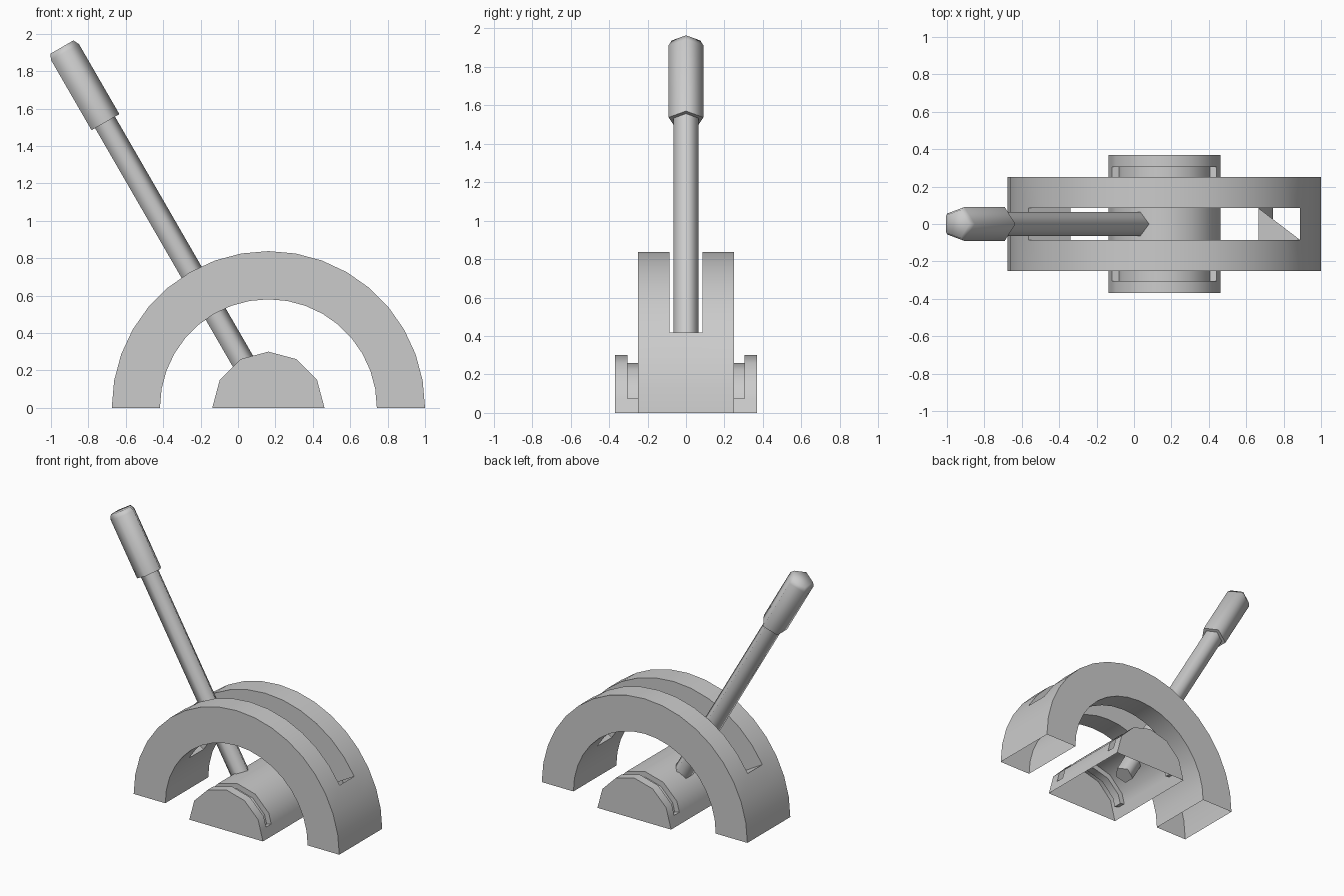
import bpy, bmesh
from math import sin, cos, radians
from mathutils import Vector, Matrix

if "Cube" in bpy.data.objects:
    bpy.data.objects.remove(bpy.data.objects["Cube"], do_unlink=True)

CENTRE = 0.1625  # pivot axis position on x

grey = bpy.data.materials.new("plain_grey")
grey.use_nodes = True
grey.diffuse_color = (0.6, 0.6, 0.6, 1)
grey.node_tree.nodes["Principled BSDF"].inputs["Base Color"].default_value = (0.6, 0.6, 0.6, 1)


def finish(name, bm, angle):
    bmesh.ops.recalc_face_normals(bm, faces=bm.faces)
    mesh = bpy.data.meshes.new(name)
    bm.to_mesh(mesh)
    bm.free()
    mesh.materials.append(grey)
    obj = bpy.data.objects.new(name, mesh)
    bpy.context.collection.objects.link(obj)
    bpy.ops.object.select_all(action='DESELECT')
    obj.select_set(True)
    bpy.context.view_layer.objects.active = obj
    bpy.ops.object.shade_smooth_by_angle(angle=radians(angle))
    return obj


def half_ring(radius, angles):
    return [Vector((CENTRE + radius * cos(radians(a)), 0, radius * sin(radians(a)))) for a in angles]


def arc_shell(name, outer, inner, ys, is_cut, through, torn_end=None):
    """Half-round shell open below, with recesses or slots in the cut cells."""
    bm = bmesh.new()
    rings = (outer, inner)
    cache = {}

    def v(layer, i, j):
        if (layer, i, j) not in cache:
            p = rings[layer][i]
            cache[layer, i, j] = bm.verts.new((p.x, ys[j], p.z))
        return cache[layer, i, j]

    def cell(layer, i, j):
        bm.faces.new([v(layer, i, j), v(layer, i + 1, j), v(layer, i + 1, j + 1), v(layer, i, j + 1)])

    def wall(a, b):
        corners = [v(0, *a), v(0, *b), v(1, *b), v(1, *a)]
        if a[0] == b[0] == torn_end:
            corners.pop(1)
        bm.faces.new(corners)

    n, m = len(outer) - 1, len(ys) - 1
    for i in range(n):
        for j in range(m):
            cut = is_cut(i, j)
            if not cut:
                cell(0, i, j)
            if cut != through:
                cell(1, i, j)
            if cut:
                # walls around the border of the cut area
                if not is_cut(i - 1, j):
                    wall((i, j), (i, j + 1))
                if not is_cut(i + 1, j):
                    wall((i + 1, j), (i + 1, j + 1))
                if not is_cut(i, j - 1):
                    wall((i, j), (i + 1, j))
                if not is_cut(i, j + 1):
                    wall((i, j + 1), (i + 1, j + 1))
    # flat front and back
    for j in (0, m):
        if through:
            for i in range(n):
                wall((i, j), (i + 1, j))
        else:
            bm.faces.new([v(0, i, j) for i in range(n + 1)])
    return finish(name, bm, 35)


# Slotted guide arch
steps = range(0, 181, 10)
arc_shell("guide_arch", half_ring(0.8375, steps), half_ring(0.58, steps),
          [-0.25, -0.085, 0.085, 0.25],
          lambda i, j: 3 <= i < 15 and j == 1, True, torn_end=3)


# Pivot hub with a groove near each end
def hub_ring(radius):
    pts = half_ring(radius, range(0, 181, 30))
    pts.insert(1, (pts[0] + pts[1]) / 2)
    pts.insert(-1, (pts[-1] + pts[-2]) / 2)
    return pts


arc_shell("pivot_hub", hub_ring(0.30), hub_ring(0.26),
          [-0.37, -0.305, -0.245, 0.245, 0.305, 0.37],
          lambda i, j: 1 <= i < 7 and j in (1, 3), False)


# Five-sided rods along the tilted lever axis
def lever_part(name, profile):
    bm = bmesh.new()
    tilt = Matrix.Translation((CENTRE, 0, 0)) @ Matrix.Rotation(radians(-30), 4, 'Y')
    loops = []
    for radius, height in profile:
        loops.append([bm.verts.new(tilt @ Vector((radius * cos(radians(72 * k)),
                                                  radius * sin(radians(72 * k)), height)))
                      for k in range(5)])
    for low, high in zip(loops, loops[1:]):
        for k in range(5):
            n = (k + 1) % 5
            bm.faces.new([low[k], low[n], high[n], high[k]])
    bm.faces.new(loops[0][::-1])
    bm.faces.new(loops[-1])
    return finish(name, bm, 75)


lever_part("lever_rod", [(0.068, 0.14), (0.068, 1.80)])
lever_part("lever_grip", [(0.095, 1.758), (0.095, 2.19), (0.079, 2.222)])
